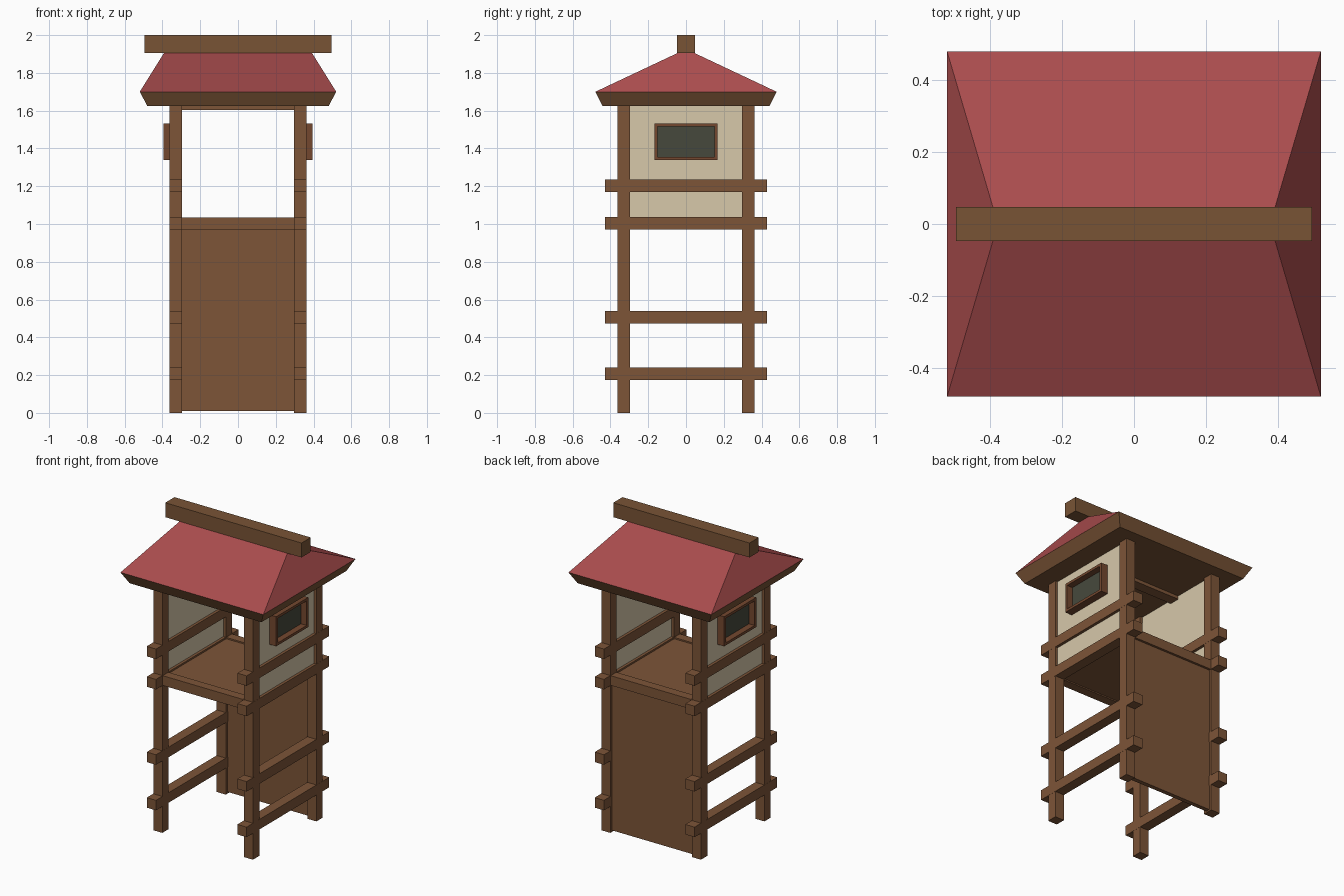
import bpy, bmesh

if "Cube" in bpy.data.objects:
    bpy.data.objects.remove(bpy.data.objects["Cube"])

def mat(name, r, g, b):
    m = bpy.data.materials.new(name)
    m.diffuse_color = (r, g, b, 1)
    m.use_nodes = True
    m.node_tree.nodes["Principled BSDF"].inputs["Base Color"].default_value = m.diffuse_color
    return m

WOOD = mat("brown wood", 0.205, 0.090, 0.039)
BEAM = mat("roof timber", 0.190, 0.088, 0.036)
FRAME = mat("reddish wood", 0.175, 0.064, 0.028)
PLASTER = mat("cream plaster", 0.68, 0.58, 0.40)
RED = mat("red roof", 0.40, 0.073, 0.075)
PANE = mat("dark pane", 0.062, 0.066, 0.046)

def frustum(name, m, low, high):
    """Block between two rectangles, each (x0, x1, y0, y1, z)."""
    bm = bmesh.new()
    rings = []
    for x0, x1, y0, y1, z in (low, high):
        rings.append([bm.verts.new((x, y, z)) for x, y in
                      ((x0, y0), (x1, y0), (x1, y1), (x0, y1))])
    a, b = rings
    bm.faces.new(a[::-1])
    bm.faces.new(b)
    for i in range(4):
        j = (i + 1) % 4
        bm.faces.new((a[i], a[j], b[j], b[i]))
    me = bpy.data.meshes.new(name)
    bm.to_mesh(me)
    bm.free()
    me.materials.append(m)
    ob = bpy.data.objects.new(name, me)
    bpy.context.collection.objects.link(ob)
    return ob

def box(name, m, x0, x1, y0, y1, z0, z1):
    return frustum(name, m, (x0, x1, y0, y1, z0), (x0, x1, y0, y1, z1))

def sided(name, m, s, x0, x1, *rest):
    """Box on the right (s=1) or left (s=-1) side."""
    lo, hi = sorted((s * x0, s * x1))
    return box(name, m, lo, hi, *rest)

for s, side in ((1, "right"), (-1, "left")):
    # Corner posts
    sided(side + "_front_post", WOOD, s, 0.297, 0.363, -0.363, -0.297, 0, 1.64)
    sided(side + "_back_post", WOOD, s, 0.297, 0.363, 0.297, 0.363, 0, 1.64)
    # Side rails poking out past the posts
    for i, z in enumerate((0.207, 0.507, 1.003, 1.203)):
        sided(f"{side}_rail_{i + 1}", WOOD, s, 0.2965, 0.3635, -0.43, 0.43, z - 0.033, z + 0.033)
    # Plaster wall
    sided(side + "_wall", PLASTER, s, 0.315, 0.345, -0.3, 0.3, 1.0, 1.64)
    # Window: four frame bars around a recessed pane
    for end, y0, y1 in (("front", -0.167, -0.15), ("back", 0.15, 0.167)):
        sided(f"{side}_window_{end}_jamb", FRAME, s, 0.34, 0.395, y0, y1, 1.338, 1.533)
    for end, z0, z1 in (("sill", 1.338, 1.355), ("head", 1.516, 1.533)):
        sided(f"{side}_window_{end}", FRAME, s, 0.34, 0.395, -0.15, 0.15, z0, z1)
    sided(side + "_window_pane", PANE, s, 0.345, 0.354, -0.15, 0.15, 1.355, 1.516)

# Platform with front and back cross beams
box("floor", WOOD, -0.315, 0.315, -0.31, 0.31, 0.978, 1.025)
box("front_floor_beam", WOOD, -0.3, 0.3, -0.36, -0.3, 0.97, 1.034)
box("back_floor_beam", WOOD, -0.3, 0.3, 0.3, 0.36, 0.97, 1.034)

# Back panel under the platform
box("back_panel", WOOD, -0.3, 0.3, 0.317, 0.345, 0.01, 0.98)

# Roof: support bar, flared eaves, hipped slopes, ridge beam
box("ceiling_bar", WOOD, -0.32, 0.32, -0.035, 0.035, 1.603, 1.64)
frustum("eaves", BEAM, (-0.48, 0.48, -0.442, 0.442, 1.625), (-0.52, 0.52, -0.48, 0.48, 1.7))
frustum("roof", RED, (-0.52, 0.52, -0.48, 0.48, 1.7), (-0.392, 0.392, -0.045, 0.045, 1.905))
box("ridge_beam", BEAM, -0.496, 0.496, -0.048, 0.048, 1.905, 2.0)
